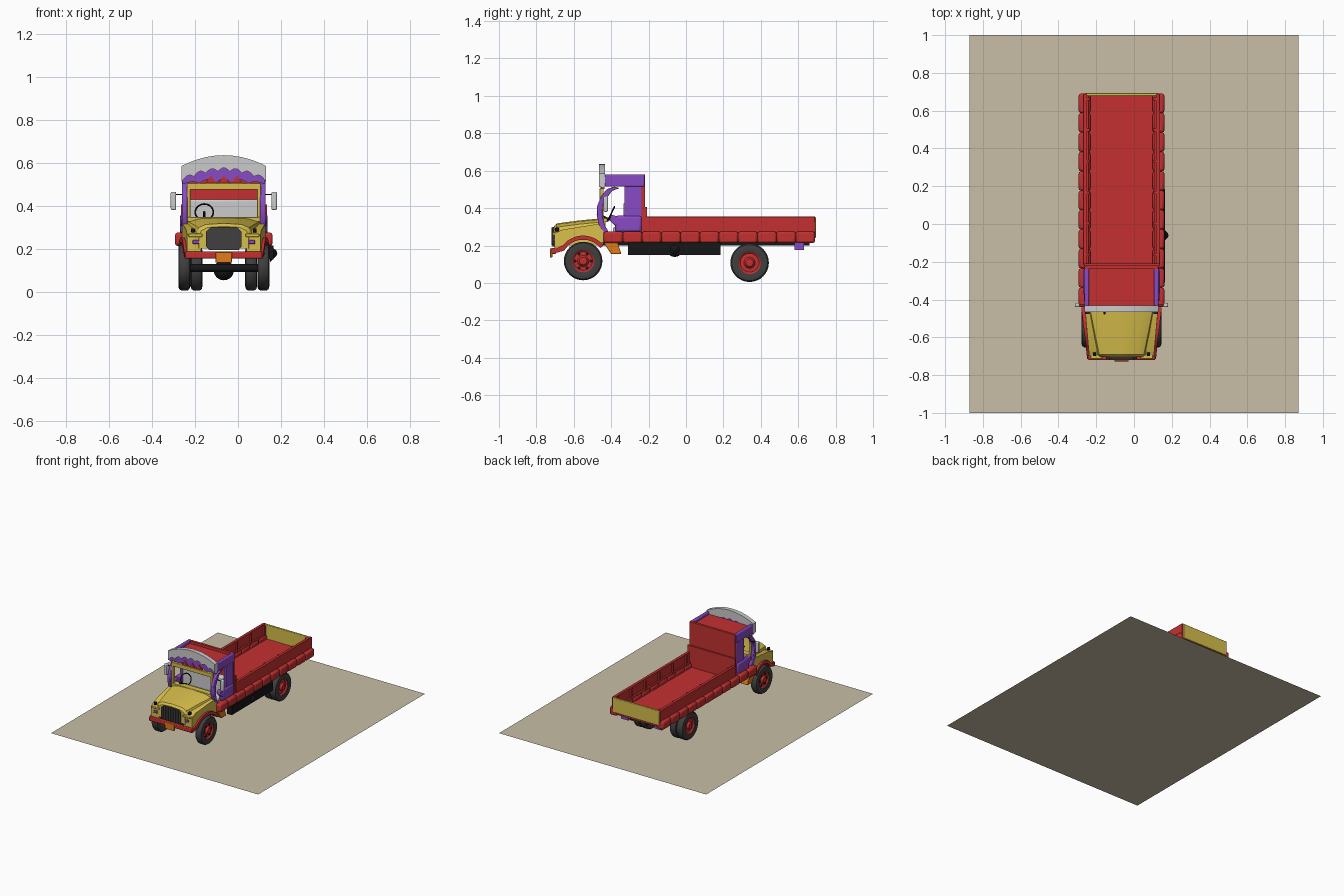
import bpy, bmesh, math

if "Cube" in bpy.data.objects:
    bpy.data.objects.remove(bpy.data.objects["Cube"])

CX = -0.066  # truck centreline


def material(name, rgb):
    m = bpy.data.materials.new(name)
    m.diffuse_color = (*rgb, 1)
    m.use_nodes = True
    m.node_tree.nodes["Principled BSDF"].inputs["Base Color"].default_value = m.diffuse_color
    return m


RED = material("red", (0.55, 0.03, 0.03))
YELLOW = material("yellow", (0.68, 0.52, 0.07))
PURPLE = material("purple", (0.25, 0.07, 0.55))
BLACK = material("black", (0.008, 0.008, 0.008))
RUBBER = material("rubber", (0.05, 0.05, 0.05))
ORANGE = material("orange", (0.75, 0.2, 0.01))
SAND = material("sand", (0.58, 0.52, 0.38))


def loft(name, rings, mat=None, bevel=0, cx=CX, wrap=False):
    """Skin equal-length point rings; cap the ends, or wrap last to first."""
    bm = bmesh.new()
    vs = [[bm.verts.new(p) for p in r] for r in rings]
    n = len(rings[0])
    for a, b in zip(vs, vs[1:] + (vs[:1] if wrap else [])):
        for i in range(n):
            j = (i + 1) % n
            bm.faces.new((a[i], a[j], b[j], b[i]))
    if not wrap:
        bm.faces.new(vs[0])
        bm.faces.new(vs[-1])
    bmesh.ops.recalc_face_normals(bm, faces=bm.faces)
    me = bpy.data.meshes.new(name)
    bm.to_mesh(me)
    bm.free()
    ob = bpy.data.objects.new(name, me)
    bpy.context.collection.objects.link(ob)
    ob.location.x = cx
    if mat:
        me.materials.append(mat)
    if bevel:
        b = ob.modifiers.new("bevel", "BEVEL")
        b.width, b.segments = bevel, 2
    bpy.ops.object.select_all(action="DESELECT")
    ob.select_set(True)
    bpy.context.view_layer.objects.active = ob
    bpy.ops.object.shade_smooth_by_angle(angle=math.radians(35))
    return ob


def side_prism(name, pts, x0, x1, mat=None, bevel=0, taper=1.0):
    """Extrude a (y, z) outline in x; taper narrows it towards the nose."""
    def f(y):
        return 1 - (1 - taper) * min(1, max(0, (-0.45 - y) / 0.25))
    return loft(name, [[(x * f(y), y, z) for y, z in pts] for x in (x0, x1)], mat, bevel)


def box(name, x0, x1, y0, y1, z0, z1, mat=None, bevel=0):
    return side_prism(name, [(y0, z0), (y1, z0), (y1, z1), (y0, z1)], x0, x1, mat, bevel)


def lathe(name, prof, x, y, z, mat=None, n=32):
    """Turn a closed (radius, x) profile around the x axis."""
    rings = [[(x + o, y + r * math.cos(a), z + r * math.sin(a)) for r, o in prof]
             for a in (2 * math.pi * i / n for i in range(n))]
    return loft(name, rings, mat, wrap=True)


def arch_band(name, top, bottom, w, y0, y1, mat=None, n=56):
    """Upright band across the cab between two height functions of u in -1..1."""
    us = [2 * i / n - 1 for i in range(n + 1)]
    return loft(name, [[(u * w, y0, bottom(u)), (u * w, y1, bottom(u)),
                        (u * w, y1, top(u)), (u * w, y0, top(u))] for u in us], mat)


def arc(cy, cz, r, a0, a1, n=14):
    return [(cy + r * math.cos(math.radians(a0 + (a1 - a0) * i / n)),
             cz + r * math.sin(math.radians(a0 + (a1 - a0) * i / n))) for i in range(n + 1)]


# ground sheet
bpy.ops.mesh.primitive_plane_add(size=2)
ground = bpy.context.object
ground.name = "ground_sheet"
ground.scale.x = 0.87
ground.data.materials.append(SAND)

# cargo bed
box("bed_floor", -0.2, 0.2, -0.44, 0.685, 0.225, 0.245, RED)
box("tailgate", -0.195, 0.195, 0.678, 0.694, 0.24, 0.352, YELLOW, 0.004)
box("bed_front_board", -0.2, 0.2, -0.222, -0.208, 0.24, 0.405, RED)
SEG = 11
for s in (-1, 1):
    box("bed_side_board", s * 0.182, s * 0.204, -0.215, 0.69, 0.24, 0.355, RED, 0.003)
    box("bed_inner_strip", s * 0.172, s * 0.184, -0.21, 0.68, 0.245, 0.285, RED, 0.004)
    for i in range(SEG):
        y = -0.44 + 1.13 * i / SEG
        box("bed_side_panel", s * 0.165, s * 0.227, y, y + 1.13 / SEG, 0.213, 0.275, RED, 0.012)
    for i in range(6):
        y = -0.17 + i * 0.165
        box("bed_post", s * 0.17, s * 0.184, y, y + 0.015, 0.245, 0.35, RED)
    box("tail_bracket", s * 0.11, s * 0.17, 0.58, 0.63, 0.175, 0.215, PURPLE)
    box("chassis_rail", s * 0.05, s * 0.075, -0.68, 0.66, 0.2, 0.23, BLACK)

# skirt and filler on the right side
side_prism("side_skirt", [(-0.31, 0.15), (0.185, 0.15), (0.185, 0.215), (-0.31, 0.215)],
           0.19, 0.231, BLACK)
lathe("skirt_knob", [(0, 0), (0.04, 0), (0.012, 0.03), (0.0, 0.034)], 0.215, -0.06, 0.178, BLACK, 12)

# cab shell
box("cab_rear_wall", -0.192, 0.192, -0.238, -0.22, 0.24, 0.58, RED)
box("cab_roof", -0.18, 0.18, -0.435, -0.23, 0.545, 0.56, RED)
box("cab_seat_back", -0.17, 0.17, -0.335, -0.29, 0.28, 0.43, None, 0.01)
box("cab_seat", -0.17, 0.17, -0.39, -0.29, 0.25, 0.3, None, 0.01)
PILLAR = [(-0.385, 0.515), (-0.425, 0.5), (-0.455, 0.46), (-0.475, 0.41), (-0.477, 0.36),
          (-0.465, 0.31), (-0.44, 0.265)]
for s in (-1, 1):
    inner = [(y + 0.03, z - 0.008 * (z > 0.45)) for y, z in reversed(PILLAR)]
    side_prism("cab_front_pillar", PILLAR + inner, s * 0.168, s * 0.194, PURPLE, 0.004)
    box("cab_roof_side", s * 0.172, s * 0.196, -0.435, -0.222, 0.515, 0.58, PURPLE, 0.006)
    box("cab_rear_panel", s * 0.175, s * 0.194, -0.33, -0.235, 0.27, 0.525, PURPLE, 0.006)
    box("cab_sill_cushion", s * 0.17, s * 0.203, -0.38, -0.235, 0.27, 0.36, PURPLE, 0.015)
    side_prism("door_arm", [(-0.41, 0.335), (-0.4, 0.365), (-0.33, 0.345), (-0.33, 0.3), (-0.38, 0.305)],
               s * 0.172, s * 0.2, PURPLE, 0.006)
    side_prism("cab_step", [(-0.44, 0.215), (-0.365, 0.215), (-0.345, 0.155), (-0.4, 0.155)],
               s * 0.15, s * 0.21, ORANGE, 0.004)
    # mirrors
    box("mirror", s * 0.222, s * 0.247, -0.44, -0.418, 0.38, 0.465, None, 0.006)
    box("mirror_arm", s * 0.185, s * 0.235, -0.43, -0.425, 0.45, 0.455, BLACK)
    # windscreen frame uprights
    box("windscreen_post", s * 0.155, s * 0.172, -0.462, -0.44, 0.33, 0.5, YELLOW, 0.003)
box("windscreen_header", -0.172, 0.172, -0.462, -0.44, 0.475, 0.505, YELLOW, 0.003)
box("windscreen_sill", -0.172, 0.172, -0.465, -0.42, 0.325, 0.347, YELLOW, 0.003)
box("firewall", -0.18, 0.18, -0.45, -0.43, 0.22, 0.34, YELLOW)


# scalloped visor over the windscreen
def scallop(u, k):
    return abs(math.sin(k * math.pi * (u + 1) / 2))


arch_band("visor", lambda u: 0.635 - 0.05 * u * u,
          lambda u: 0.56 - 0.048 * u * u + 0.016 * scallop(u, 7), 0.196, -0.465, -0.432)
arch_band("visor_valance", lambda u: 0.585 - 0.048 * u * u,
          lambda u: 0.503 + 0.022 * scallop(u, 5) * (1 - u * u), 0.192, -0.452, -0.436, PURPLE)
for i in range(3):
    x = (i - 1) * 0.06
    tri = [(x - 0.026, 0.505), (x + 0.026, 0.505), (x, 0.54)]
    loft("valance_triangle", [[(a, y, b) for a, b in tri] for y in (-0.457, -0.445)], RED)

# bonnet
rings = []
for y, w, z in ((-0.705, 0.115, 0.304), (-0.692, 0.128, 0.318), (-0.57, 0.155, 0.334), (-0.445, 0.182, 0.346)):
    half = [(w, 0.2), (w, z - 0.05), (0.92 * w, z - 0.02), (0.65 * w, z - 0.005)]
    ring = half + [(0, z)] + [(-x, q) for x, q in reversed(half)]
    rings.append([(x, y, q) for x, q in ring])
loft("bonnet", rings, YELLOW)

# grille
outline = [(-0.07, 0.195), (0.07, 0.195), (0.082, 0.21), (0.082, 0.28), (0.06, 0.3), (-0.06, 0.3),
           (-0.082, 0.28), (-0.082, 0.21)]
loft("grille", [[(x, y, z) for x, z in outline] for y in (-0.714, -0.69)], RUBBER)
for i in range(7):
    x = (i - 3) * 0.021
    box("grille_bar", x - 0.003, x + 0.003, -0.718, -0.71, 0.2, 0.295, RUBBER)

# wings, arches and lamps
for s in (-1, 1):
    wing = [(-0.703, 0.185), (-0.703, 0.265), (-0.66, 0.285), (-0.44, 0.32), (-0.44, 0.215)]
    side_prism("front_wing", wing + arc(-0.55, 0.115, 0.13, 50, 145), s * 0.12, s * 0.194,
               YELLOW, 0, 0.88)
    rim = arc(-0.55, 0.115, 0.138, 38, 140) + [(-0.715, 0.175), (-0.715, 0.155)]
    rim += arc(-0.55, 0.115, 0.116, 150, 38)
    side_prism("wheel_arch", rim, s * 0.13, s * 0.212, RED, 0, 0.86)
    box("headlamp", s * 0.115, s * 0.145, -0.712, -0.69, 0.222, 0.24, PURPLE, 0.003)
    box("headlamp_brow", s * 0.1, s * 0.165, -0.715, -0.69, 0.255, 0.27, YELLOW, 0.004)
    box("marker_lamp", s * 0.135, s * 0.152, -0.7, -0.68, 0.275, 0.295, BLACK, 0.003)

# bumper and plate
box("front_bumper", -0.178, 0.178, -0.72, -0.695, 0.155, 0.187, RED, 0.005)
box("front_plate", -0.038, 0.038, -0.727, -0.715, 0.135, 0.185, ORANGE, 0.003)

# steering wheel
bpy.ops.mesh.primitive_torus_add(major_radius=0.042, minor_radius=0.004, major_segments=32, minor_segments=8,
                                 location=(-0.157, -0.4, 0.37), rotation=(math.radians(65), 0, 0))
bpy.context.object.name = "steering_wheel"
bpy.context.object.data.materials.append(BLACK)
bpy.ops.mesh.primitive_cylinder_add(radius=0.005, depth=0.09, location=(-0.157, -0.435, 0.352),
                                    rotation=(math.radians(65), 0, 0))
bpy.context.object.name = "steering_column"
bpy.context.object.data.materials.append(BLACK)

# axles
for y in (-0.55, 0.34):
    lathe("axle", [(0, -0.2), (0.018, -0.2), (0.018, 0.2), (0, 0.2)], 0, y, 0.11, BLACK, 16)
bpy.ops.mesh.primitive_uv_sphere_add(radius=0.047, segments=24, ring_count=12, location=(CX, 0.34, 0.1))
bpy.context.object.name = "differential"
bpy.context.object.data.materials.append(BLACK)
bpy.ops.object.shade_smooth()

# wheels: single front, double rear
TYRE = [(0.06, -0.024), (0.082, -0.028), (0.096, -0.024), (0.103, -0.014), (0.103, 0.014), (0.096, 0.024),
        (0.082, 0.028), (0.06, 0.024)]
for s in (-1, 1):
    for name, x, y, z in (("front", 0.184, -0.55, 0.117), ("rear_outer", 0.184, 0.34, 0.108),
                          ("rear_inner", 0.127, 0.34, 0.108)):
        lathe(name + "_tyre", TYRE, s * x, y, z, RUBBER)
        lathe(name + "_rim", [(0, -0.01 * s), (0.061, -0.02 * s), (0.061, 0.02 * s), (0.05, 0.01 * s),
                              (0.03, 0.012 * s), (0.02, 0.026 * s), (0, 0.028 * s)], s * x, y, z, RED)
    for i in range(6):
        a = math.tau * i / 6
        lathe("front_wheel_hole", [(0, 0), (0.008, 0), (0.008, 0.006 * s), (0, 0.006 * s)], s * 0.193,
              -0.55 + 0.042 * math.cos(a), 0.117 + 0.042 * math.sin(a), BLACK, 12)
